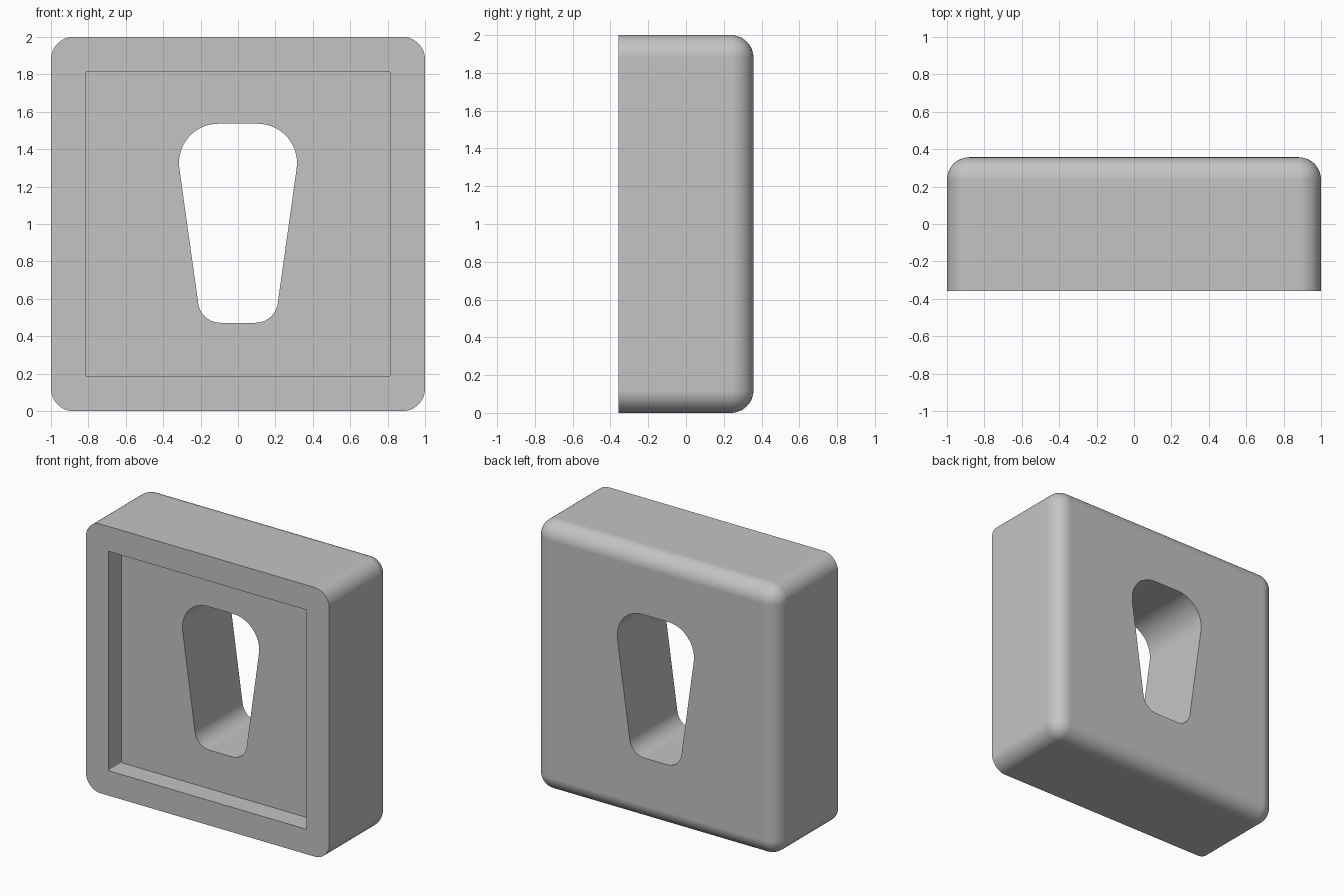
import bpy
import bmesh
import math
from mathutils import Vector

if "Cube" in bpy.data.objects:
    bpy.data.objects.remove(bpy.data.objects["Cube"], do_unlink=True)

HALF_DEPTH = 0.357
EDGE_RADIUS = 0.12
RECESS_DEPTH = 0.155

grey = bpy.data.materials.new("plain grey")
grey.use_nodes = True
colour = (0.55, 0.55, 0.55, 1)
grey.diffuse_color = colour
grey.node_tree.nodes["Principled BSDF"].inputs["Base Color"].default_value = colour


def add_object(name, bm):
    bmesh.ops.recalc_face_normals(bm, faces=bm.faces)
    mesh = bpy.data.meshes.new(name)
    bm.to_mesh(mesh)
    bm.free()
    mesh.materials.append(grey)
    obj = bpy.data.objects.new(name, mesh)
    bpy.context.collection.objects.link(obj)
    return obj


def rounded_outline(corners, radii, steps=14):
    """Fillet each corner of a convex (x, z) polygon."""
    points = []
    for i, (corner, radius) in enumerate(zip(corners, radii)):
        here = Vector(corner)
        a = (Vector(corners[i - 1]) - here).normalized()
        b = (Vector(corners[(i + 1) % len(corners)]) - here).normalized()
        half = a.angle(b) / 2
        centre = here + (a + b).normalized() * radius / math.sin(half)
        start = here + a * radius / math.tan(half) - centre
        end = here + b * radius / math.tan(half) - centre
        sweep = math.pi - 2 * half
        for k in range(steps + 1):
            t = k / steps
            arm = start * math.sin((1 - t) * sweep) + end * math.sin(t * sweep)
            points.append(centre + arm / math.sin(sweep))
    return points


def prism(name, outline, y0, y1):
    bm = bmesh.new()
    face = bm.faces.new([bm.verts.new((p.x, y0, p.y)) for p in outline])
    side = bmesh.ops.extrude_face_region(bm, geom=[face])
    moved = [v for v in side["geom"] if isinstance(v, bmesh.types.BMVert)]
    bmesh.ops.translate(bm, verts=moved, vec=(0, y1 - y0, 0))
    return add_object(name, bm)


# Body: a block rounded everywhere except around its front face
bm = bmesh.new()
bmesh.ops.create_cube(bm, size=2)
for v in bm.verts:
    v.co.y *= HALF_DEPTH
    v.co.z += 1
rounded = [e for e in bm.edges if any(v.co.y > 0 for v in e.verts)]
bmesh.ops.bevel(bm, geom=rounded, offset=EDGE_RADIUS, segments=12,
                profile=0.5, affect='EDGES')
body = add_object("block_body", bm)

# Shallow square recess in the front
square = [(-0.815, 0.185), (0.815, 0.185), (0.815, 1.815), (-0.815, 1.815)]
recess = prism("recess_cutter", rounded_outline(square, [0.008] * 4, 4),
               -HALF_DEPTH - 0.2, -HALF_DEPTH + RECESS_DEPTH)

# Tapered opening right through the block
taper = [(-0.198, 0.472), (0.198, 0.472), (0.347, 1.536), (-0.347, 1.536)]
opening = prism("opening_cutter", rounded_outline(taper, [0.12, 0.12, 0.21, 0.21]),
                -1, 1)

bpy.ops.object.select_all(action='DESELECT')
bpy.context.view_layer.objects.active = body
body.select_set(True)
for cutter in (recess, opening):
    cut = body.modifiers.new(cutter.name, 'BOOLEAN')
    cut.object = cutter
    cut.operation = 'DIFFERENCE'
    cut.solver = 'EXACT'
    bpy.ops.object.modifier_apply(modifier=cut.name)
    bpy.data.objects.remove(cutter, do_unlink=True)

# Smooth fillets, crisp rims, flat broad faces
bpy.ops.object.shade_smooth_by_angle(angle=math.radians(35))
weighted = body.modifiers.new("even_shading", 'WEIGHTED_NORMAL')
weighted.keep_sharp = True
